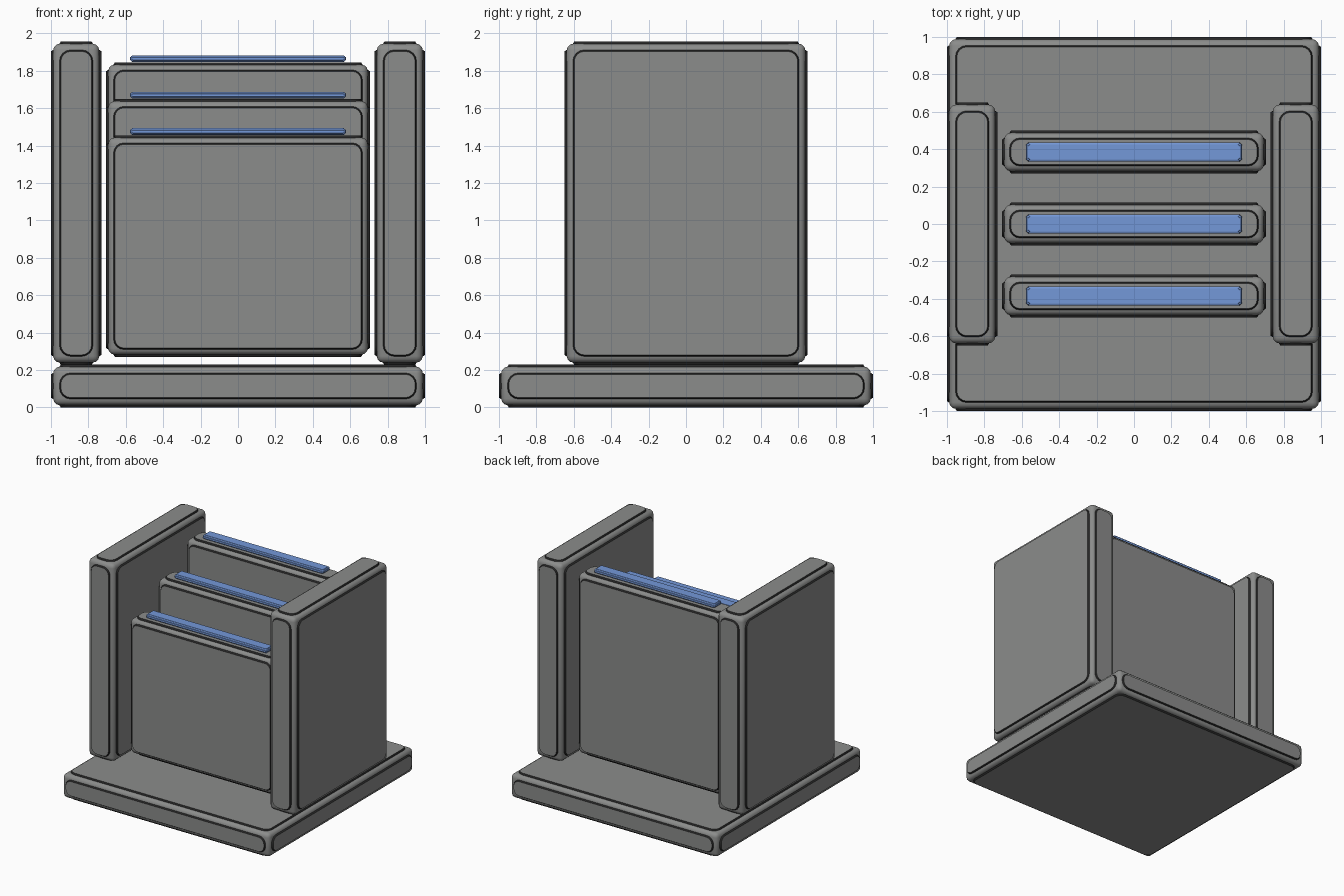
import bpy, bmesh, math
from mathutils import Vector

if "Cube" in bpy.data.objects:
    bpy.data.objects.remove(bpy.data.objects["Cube"])


def material(name, rgb):
    m = bpy.data.materials.new(name)
    m.diffuse_color = (*rgb, 1)
    m.use_nodes = True
    m.node_tree.nodes["Principled BSDF"].inputs["Base Color"].default_value = m.diffuse_color
    return m


grey = material("stone grey", (0.258, 0.263, 0.258))
seam = material("dark seam", (0.02, 0.02, 0.02))
blue = material("soft blue", (0.175, 0.315, 0.69))


def rounded_rect(w, h, r, steps=4):
    """Outline of a rectangle with rounded corners, counter-clockwise."""
    pts = []
    for i, (sx, sy) in enumerate(((1, 1), (-1, 1), (-1, -1), (1, -1))):
        for k in range(steps + 1):
            a = math.pi / 2 * (i + k / steps)
            pts.append((sx * (w / 2 - r) + r * math.cos(a),
                        sy * (h / 2 - r) + r * math.sin(a)))
    return pts


def panelled_block(name, lo, hi, mats, inset=0.053, raise_by=0.012,
                   bevel=0.035, slope=0.008):
    """Softly bevelled block with a raised round-cornered panel on each face;
    the last material colours the panel sides."""
    lo, hi = Vector(lo), Vector(hi)
    size, centre = hi - lo, (lo + hi) / 2
    bm = bmesh.new()
    # rounded core
    bmesh.ops.create_cube(bm, size=1)
    for v in bm.verts:
        v.co = Vector([c * (s - 2 * raise_by) for c, s in zip(v.co, size)])
    bmesh.ops.bevel(bm, geom=bm.edges[:], offset=bevel, segments=3,
                    profile=0.5, affect='EDGES')
    # one prism per axis forms the raised panels on opposite faces
    for axis in range(3):
        u, w = (axis + 1) % 3, (axis + 2) % 3
        a, b, half = size[u] - 2 * inset, size[w] - 2 * inset, size[axis] / 2
        r = min(inset, 0.42 * min(a, b))
        foot = half - raise_by
        rings = []
        for pos, grow in ((-half, 0), (-foot, slope), (foot, slope), (half, 0)):
            ring = []
            for p, q in rounded_rect(a + 2 * grow, b + 2 * grow, r + grow):
                co = Vector((0, 0, 0))
                co[axis], co[u], co[w] = pos, p, q
                ring.append(bm.verts.new(co))
            rings.append(ring)
        bm.faces.new(rings[0][::-1])
        bm.faces.new(rings[-1])
        for low, high in zip(rings, rings[1:]):
            for i in range(len(low)):
                j = (i + 1) % len(low)
                f = bm.faces.new((low[i], low[j], high[j], high[i]))
                f.material_index = len(mats) - 1
    me = bpy.data.meshes.new(name)
    bm.to_mesh(me)
    bm.free()
    for m in mats:
        me.materials.append(m)
    ob = bpy.data.objects.new(name, me)
    ob.location = centre
    bpy.context.collection.objects.link(ob)
    bpy.ops.object.select_all(action='DESELECT')
    ob.select_set(True)
    bpy.context.view_layer.objects.active = ob
    bpy.ops.object.shade_smooth_by_angle(angle=math.radians(35))
    return ob


# square base slab
panelled_block("base", (-1, -1, 0), (1, 1, 0.23), (grey, seam))

# upright side walls
for side, x in (("left", -0.865), ("right", 0.865)):
    panelled_block(side + "_wall", (x - 0.135, -0.65, 0.228),
                   (x + 0.135, 0.65, 1.957), (grey, seam))

# dividers rising toward the back, each with a blue strip above it
for i, label in enumerate(("front", "middle", "back")):
    y, top = (i - 1) * 0.385, 1.455 + i * 0.195
    panelled_block(label + "_divider", (-0.706, y - 0.115, 0.27),
                   (0.706, y + 0.115, top), (grey, seam), inset=0.048)
    panelled_block(label + "_strip", (-0.577, y - 0.05, top + 0.002),
                   (0.577, y + 0.05, top + 0.038), (blue,),
                   inset=0.011, raise_by=0.003, bevel=0.007, slope=0.002)
